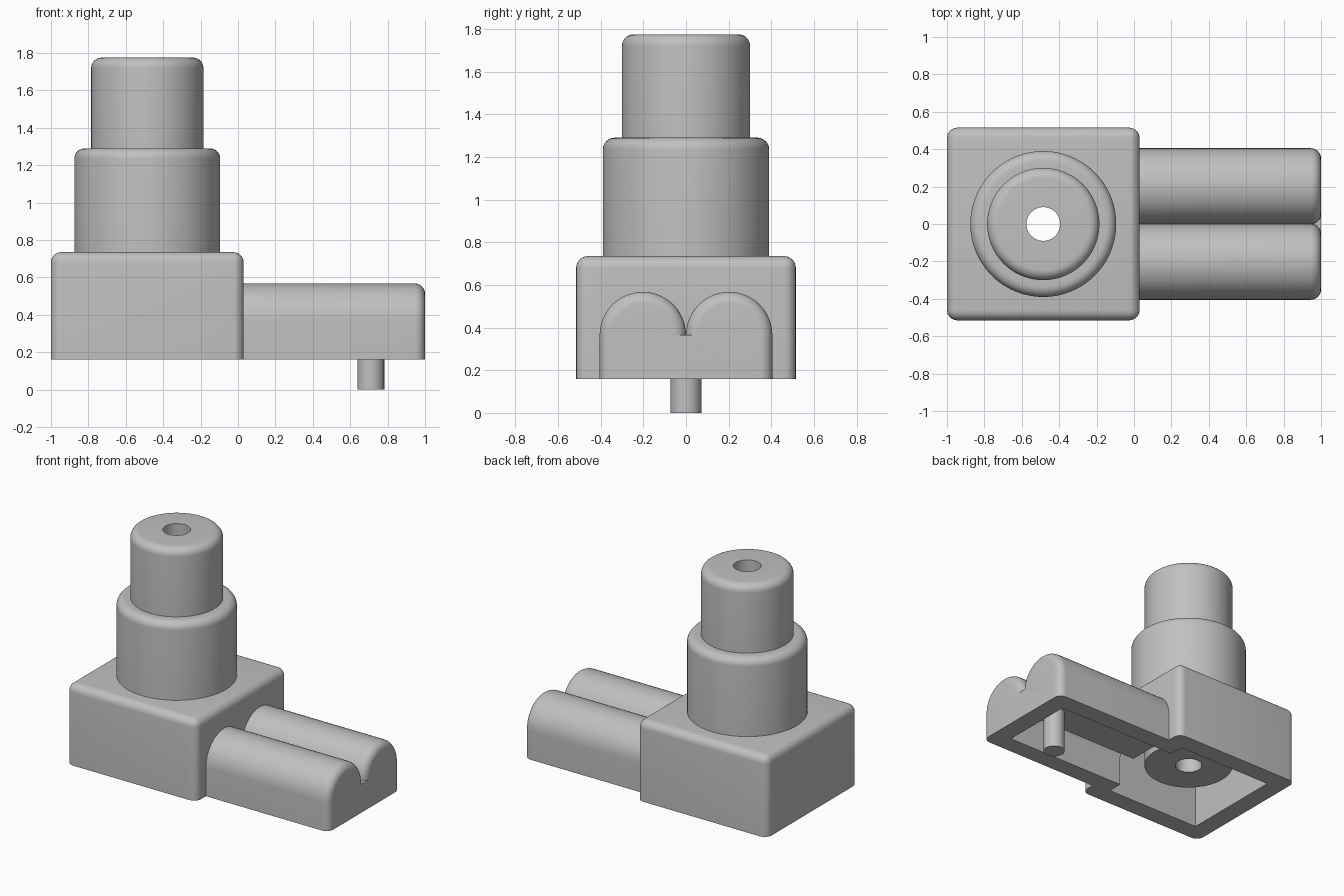
import bpy, bmesh, math
from mathutils import Matrix

if "Cube" in bpy.data.objects:
    bpy.data.objects.remove(bpy.data.objects["Cube"])

grey = bpy.data.materials.new("plain grey")
grey.use_nodes = True
grey.diffuse_color = (0.53, 0.53, 0.53, 1)
grey.node_tree.nodes["Principled BSDF"].inputs["Base Color"].default_value = grey.diffuse_color

AXIS_X, BASE, ROUND, WALL = -0.485, 0.16, 0.055, 0.135


def make(name, bm):
    bmesh.ops.remove_doubles(bm, verts=bm.verts, dist=1e-5)
    bmesh.ops.recalc_face_normals(bm, faces=bm.faces)
    mesh = bpy.data.meshes.new(name)
    bm.to_mesh(mesh)
    bm.free()
    mesh.materials.append(grey)
    ob = bpy.data.objects.new(name, mesh)
    bpy.context.collection.objects.link(ob)
    return ob


def activate(ob):
    bpy.ops.object.select_all(action='DESELECT')
    ob.select_set(True)
    bpy.context.view_layer.objects.active = ob


def cut(ob, cutter):
    cutter.hide_render = True
    mod = ob.modifiers.new("cut", 'BOOLEAN')
    mod.operation, mod.solver, mod.object = 'DIFFERENCE', 'EXACT', cutter
    activate(ob)
    bpy.ops.object.modifier_apply(modifier=mod.name)


def box(name, x0, x1, half_y, z0, z1, bevel=0):
    bm = bmesh.new()
    bmesh.ops.create_cube(bm, size=1)
    bmesh.ops.scale(bm, verts=bm.verts, vec=(x1 - x0, 2 * half_y, z1 - z0))
    bmesh.ops.translate(bm, verts=bm.verts, vec=((x0 + x1) / 2, 0, (z0 + z1) / 2))
    if bevel:  # every edge except the bottom ones
        edges = [e for e in bm.edges if any(v.co.z > z0 + 0.01 for v in e.verts)]
        bmesh.ops.bevel(bm, geom=edges, offset=bevel, segments=6, profile=0.5,
                        affect='EDGES', clamp_overlap=True)
    return make(name, bm)


def cylinder(name, x, r, z0, z1, sides=48):
    bm = bmesh.new()
    bmesh.ops.create_cone(bm, cap_ends=True, segments=sides, radius1=r, radius2=r,
                          depth=z1 - z0, matrix=Matrix.Translation((x, 0, (z0 + z1) / 2)))
    return make(name, bm)


def twin_arch(r, centre_z, bottom, valley, steps=24):
    """Outline in y and z of two round-topped lobes side by side."""
    arc = [(0.2025 + r * math.cos(math.pi * i / steps),
            centre_z + r * math.sin(math.pi * i / steps)) for i in range(steps + 1)]
    half = [(0.2025 + r, bottom)] + arc + [valley]
    return half + [(-y, z) for y, z in reversed(half)]


def loft(name, sections):
    """Join (x, outline) sections into a closed solid."""
    bm = bmesh.new()
    rings = [[bm.verts.new((x, y, z)) for y, z in pts] for x, pts in sections]
    n = len(rings[0])
    for a, b in zip(rings, rings[1:]):
        for i in range(n):
            j = (i + 1) % n
            bm.faces.new((a[i], a[j], b[j], b[i]))
    bm.faces.new(rings[0])
    bm.faces.new(rings[-1])
    return make(name, bm)


def lathe(name, profile, x, sides=96):
    bm = bmesh.new()
    verts = [bm.verts.new((r, 0, z)) for r, z in profile]
    edges = [bm.edges.new((verts[i - 1], verts[i])) for i in range(len(verts))]
    bmesh.ops.spin(bm, geom=verts + edges, cent=(0, 0, 0), axis=(0, 0, 1),
                   angle=2 * math.pi, steps=sides)
    bmesh.ops.translate(bm, verts=bm.verts, vec=(x, 0, 0))
    return make(name, bm)


def shoulder(r, top, steps=8):
    """Rounded top edge of a turned step."""
    angles = [math.pi / 2 * i / steps for i in range(steps + 1)]
    return [(r - ROUND + ROUND * math.cos(a), top - ROUND + ROUND * math.sin(a)) for a in angles]


# Hollow square housing, open below
housing = box("housing", -1, 0.03, 0.515, BASE, 0.735, ROUND)
cavity = box("cavity_cutter", -1 + WALL, 0.03 - WALL, 0.515 - WALL, 0, 0.6)
bore = cylinder("bore_cutter", AXIS_X, 0.2, 0.3, 1)

# Twin round-topped arm with a softened end
sections = [(0.0, twin_arch(0.2025, 0.365, BASE, (0, 0.365)))]
for i in range(9):
    a = math.pi / 2 * i / 8
    r = 0.2025 - ROUND * (1 - math.cos(a))
    sections.append((1 - ROUND + ROUND * math.sin(a), twin_arch(r, 0.365, BASE, (0, 0.365))))
arm = loft("twin_arm", sections)

# Channel under the arm that opens into the housing
inner = twin_arch(0.07, 0.365, 0, (0.1325, 0.3), 12)
channel = loft("channel_cutter", [(-0.2, inner), (1 - WALL, inner)])

for cutter in (cavity, bore, channel):
    cut(housing, cutter)
cut(arm, channel)
for cutter in (cavity, bore, channel):
    bpy.data.objects.remove(cutter)

# Stepped stem with a hole right through
stem = lathe("stepped_stem", [(0.09, 0.33), (0.3, 0.33), (0.3, 0.67), (0.39, 0.67)]
             + shoulder(0.39, 1.29) + [(0.3, 1.29)] + shoulder(0.3, 1.775)
             + [(0.09, 1.775)], AXIS_X)

# Locating pin
pin = cylinder("locating_pin", 0.71, 0.072, 0, 0.34)

for ob in (housing, arm, stem, pin):
    activate(ob)
    bpy.ops.object.shade_smooth_by_angle(angle=math.radians(30))
